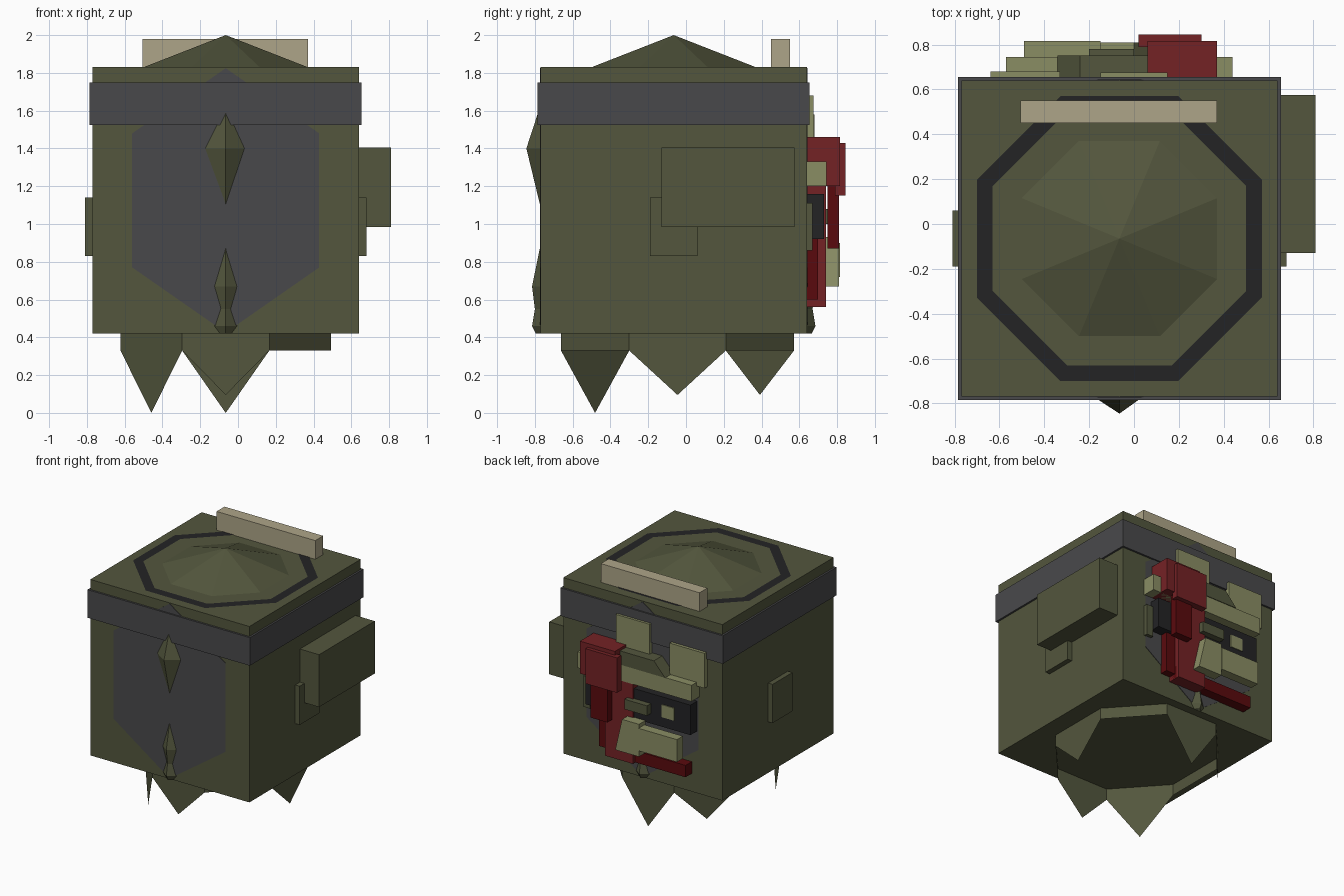
import bpy, math

if "Cube" in bpy.data.objects:
    bpy.data.objects.remove(bpy.data.objects["Cube"])

CX, CY = -0.065, -0.065


def mat(name, rgb):
    m = bpy.data.materials.new(name)
    lin = [(c / 255 / 12.92) if c < 11 else ((c / 255 + 0.055) / 1.055) ** 2.4 for c in rgb]
    m.diffuse_color = (*lin, 1)
    m.use_nodes = True
    m.node_tree.nodes["Principled BSDF"].inputs["Base Color"].default_value = m.diffuse_color
    return m


OLIVE = mat("olive", (83, 86, 61))
GREY = mat("grey", (73, 73, 75))
BLACK = mat("black", (35, 35, 37))
TAN = mat("tan", (174, 165, 136))
LIGHT = mat("light_olive", (138, 141, 100))
RED = mat("red", (116, 34, 37))
DEEP = mat("deep_red", (90, 10, 13))


def mesh(name, verts, faces, m):
    me = bpy.data.meshes.new(name)
    me.from_pydata(verts, [], faces)
    me.materials.append(m)
    ob = bpy.data.objects.new(name, me)
    bpy.context.collection.objects.link(ob)
    return ob


def box(name, x, y, z, m):
    v = [(a, b, c) for c in z for b in y for a in x]
    f = [(0, 2, 3, 1), (4, 5, 7, 6), (0, 1, 5, 4), (2, 6, 7, 3), (0, 4, 6, 2), (1, 3, 7, 5)]
    return mesh(name, v, f, m)


def prism_y(name, outline, y0, y1, m):
    """Extrude an x/z outline (counter-clockwise from the front) along y."""
    n = len(outline)
    v = [(x, y0, z) for x, z in outline] + [(x, y1, z) for x, z in outline]
    f = [tuple(range(n)), tuple(range(2 * n - 1, n - 1, -1))]
    f += [(i, i + n, (i + 1) % n + n, (i + 1) % n) for i in range(n)]
    return mesh(name, v, f, m)


def octagon(apx, apy, z, cy=CY):
    k = 1 / math.cos(math.pi / 8)
    return [(CX + apx * k * math.cos(math.pi / 8 + i * math.pi / 4),
             cy + apy * k * math.sin(math.pi / 8 + i * math.pi / 4), z) for i in range(8)]


# Body and band
box("body", (-.77, .64), (-.77, .64), (.42, 1.83), OLIVE)
box("band", (-.785, .655), (-.785, .655), (1.525, 1.75), GREY)

# Lid: low cone, dark ring, handle bar
mesh("lid_cone", octagon(.435, .435, 1.83) + [(CX, CY, 2.0)],
     [(i, (i + 1) % 8, 8) for i in range(8)], OLIVE)
mesh("lid_ring", octagon(.635, .635, 1.833) + octagon(.565, .565, 1.833),
     [(i, (i + 1) % 8, (i + 1) % 8 + 8, i + 8) for i in range(8)], BLACK)
box("handle_bar", (-.505, .37), (.45, .55), (1.83, 1.98), TAN)

# Side boxes
box("side_pack", (.64, .81), (-.13, .575), (.985, 1.405), OLIVE)
box("side_plate_right", (.64, .68), (-.19, .06), (.83, 1.14), OLIVE)
box("side_plate_left", (-.81, -.77), (-.19, .06), (.83, 1.14), OLIVE)

# Hexagonal panels front and back
HEX = [(CX, .425), (.43, .77), (.43, 1.48), (CX, 1.825), (-.56, 1.48), (-.56, .77)]
prism_y("front_panel", HEX, -.774, -.769, GREY)
prism_y("back_panel", HEX, .639, .644, GREY)

# Diamond stud on the front
mesh("front_stud", [(CX, -.77, 1.63), (-.18, -.77, 1.4), (CX, -.77, 1.09), (.04, -.77, 1.4),
                    (CX, -.845, 1.4)],
     [(0, 1, 4), (1, 2, 4), (2, 3, 4), (3, 0, 4)], OLIVE)

# Pointed clasp front and back: rows of (z, half width, depth)
ROWS = [(.42, .03, .025), (.46, .06, .045), (.55, .03, .03), (.67, .065, .045), (.87, .004, .004)]
for name, y, s in (("front_clasp", -.77, -1), ("back_clasp", .64, 1)):
    v = []
    for z, w, d in ROWS:
        v += [(CX - w, y, z), (CX, y + s * d, z), (CX + w, y, z)]
    f = []
    for r in range(len(ROWS) - 1):
        for c in (0, 1):
            a = 3 * r + c
            q = (a, a + 1, a + 4, a + 3)
            f.append(q if s < 0 else q[::-1])
    mesh(name, v, f, OLIVE)

# Octagonal skirt with flat hanging points
top, low = octagon(.557, .617, .425, -.045), octagon(.557, .617, .33, -.045)
mesh("skirt", top + low,
     [(i, i + 8, (i + 1) % 8 + 8, (i + 1) % 8) for i in range(8)], OLIVE)
for side, tip in {"back": (1, 0), "back_left": (2, .095), "front_left": (4, 0),
                  "front": (5, .095), "right": (7, .095)}.items():
    i, z = tip
    a, b = low[i], low[(i + 1) % 8]
    mesh("skirt_point_" + side, [a, b, ((a[0] + b[0]) / 2, (a[1] + b[1]) / 2, z)], [(0, 2, 1)], OLIVE)

# Back machinery: plates, bars and blocks
B = .64
PARTS = [
    ("upper_plate", (-.15, .15), (B, .675), (1.4, 1.68), LIGHT),
    ("left_plate", (-.64, -.33), (B, .68), (1.3, 1.58), LIGHT),
    ("cross_bar", (-.57, .44), (B, .745), (1.2, 1.33), LIGHT),
    ("black_block", (-.55, .38), (B, .73), (.92, 1.16), BLACK),
    ("block_button", (-.41, -.3), (.73, .737), (1.0, 1.1), LIGHT),
    ("end_block", (.38, .44), (B, .67), (.86, 1.11), OLIVE),
    ("red_head", (.06, .37), (B, .815), (1.2, 1.46), RED),
    ("red_cover", (.02, .30), (.79, .845), (1.15, 1.43), RED),
    ("red_column", (-.05, .2), (B, .742), (.56, 1.2), RED),
    ("red_foot", (-.5, .2), (B, .72), (.565, .66), DEEP),
    ("red_arm", (.13, .28), (.75, .81), (.87, 1.2), DEEP),
    ("red_side", (.2, .28), (B, .70), (.6, 1.1), DEEP),
    ("small_block", (-.2, 0), (B, .78), (1.0, 1.08), OLIVE),
    ("lower_bar", (-.49, -.15), (.74, .815), (.72, .9), LIGHT),
]
for p in PARTS:
    box(*p)
prism_y("wedge_block", [(-.34, 1.33), (.06, 1.33), (.06, 1.44), (-.24, 1.44)], B, .75, OLIVE)
prism_y("lower_wedge", [(-.15, .67), (.06, .67), (.0, .93), (-.15, .93)], .73, .81, LIGHT)
